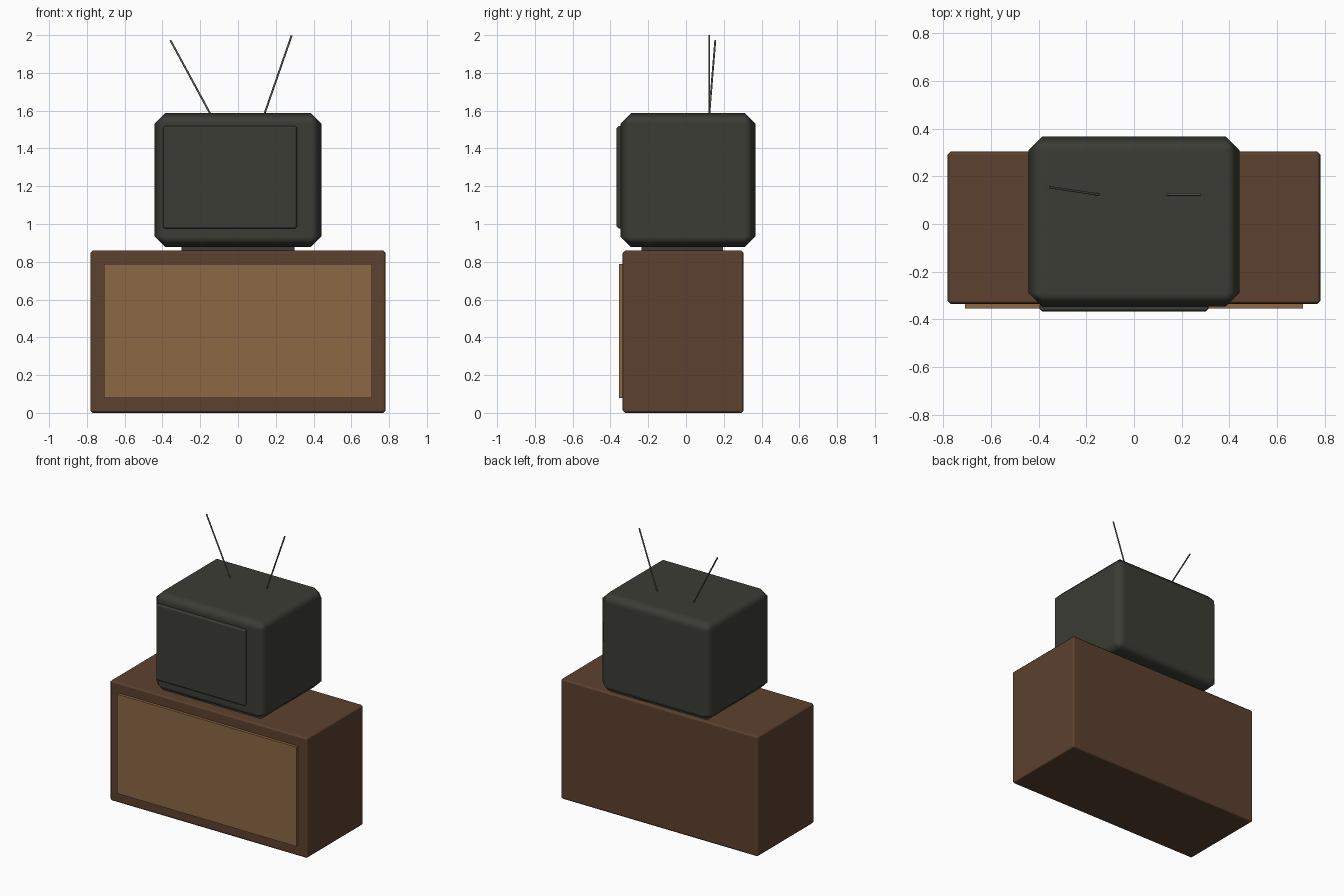
import bpy
import math
from mathutils import Vector

if "Cube" in bpy.data.objects:
    bpy.data.objects.remove(bpy.data.objects["Cube"])


def material(name, rgb):
    mat = bpy.data.materials.new(name)
    lin = [((c / 255 + 0.055) / 1.055) ** 2.4 for c in rgb]
    mat.diffuse_color = (*lin, 1)
    mat.use_nodes = True
    mat.node_tree.nodes["Principled BSDF"].inputs["Base Color"].default_value = mat.diffuse_color
    return mat


DARK_WOOD = material("dark wood", (92, 65, 47))
LIGHT_WOOD = material("light wood", (140, 104, 67))
CHARCOAL = material("charcoal plastic", (60, 60, 53))
METAL = material("antenna metal", (100, 100, 98))


def box(name, lo, hi, mat, bevel=0.0):
    """Box between two corners with an optional smooth-shaded chamfer."""
    lo, hi = Vector(lo), Vector(hi)
    bpy.ops.mesh.primitive_cube_add(size=1, location=(lo + hi) / 2)
    ob = bpy.context.object
    ob.name = name
    ob.scale = hi - lo
    bpy.ops.object.transform_apply(location=False, rotation=False, scale=True)
    ob.data.materials.append(mat)
    if bevel:
        mod = ob.modifiers.new("chamfer", 'BEVEL')
        mod.width = bevel
        mod.segments = 1
        mod.limit_method = 'NONE'
        mod.harden_normals = True
        bpy.ops.object.shade_smooth()
    return ob


def rod(name, start, end, radius, mat):
    """Thin cylinder between two points."""
    start, end = Vector(start), Vector(end)
    axis = end - start
    bpy.ops.mesh.primitive_cylinder_add(vertices=12, radius=radius, depth=axis.length,
                                        location=(start + end) / 2)
    ob = bpy.context.object
    ob.name = name
    ob.rotation_euler = axis.to_track_quat('Z', 'Y').to_euler()
    ob.data.materials.append(mat)
    bpy.ops.object.shade_smooth_by_angle(angle=math.radians(40))
    return ob


# Cabinet with raised front panel
box("cabinet", (-0.782, -0.335, 0), (0.782, 0.305, 0.86), DARK_WOOD, 0.013)
box("cabinet_panel", (-0.71, -0.355, 0.078), (0.71, -0.325, 0.788), LIGHT_WOOD)

# Television: foot, casing and off-centre screen
box("television_foot", (-0.30, -0.235, 0.85), (0.30, 0.195, 0.89), CHARCOAL)
box("television_casing", (-0.442, -0.347, 0.877), (0.442, 0.367, 1.588), CHARCOAL, 0.057)
box("television_screen", (-0.397, -0.367, 0.975), (0.312, -0.33, 1.52), CHARCOAL, 0.011)

# Rabbit-ear antennas
rod("antenna_left", (-0.145, 0.123, 1.58), (-0.358, 0.155, 1.973), 0.005, METAL)
rod("antenna_right", (0.139, 0.123, 1.58), (0.284, 0.123, 1.998), 0.005, METAL)
